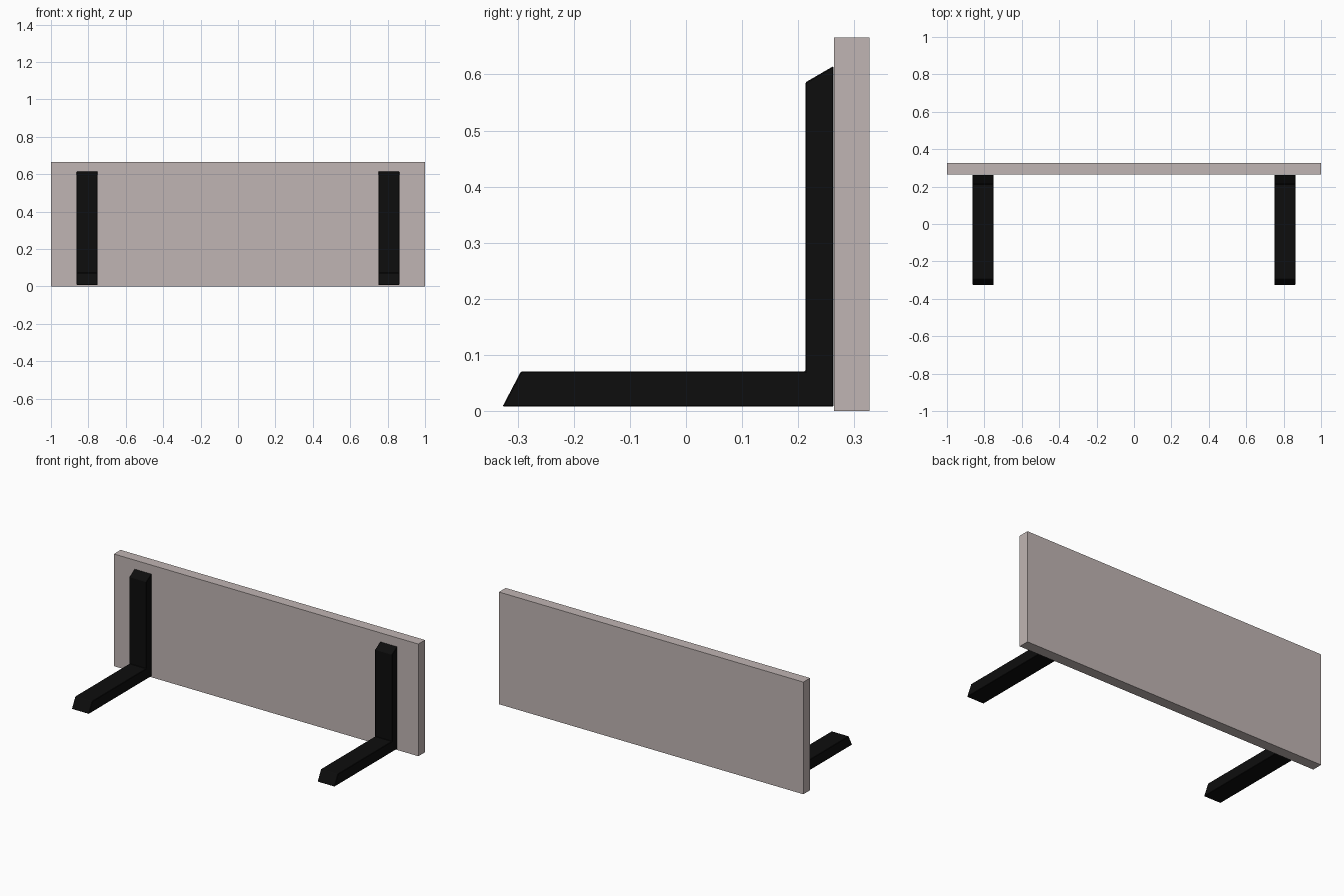
import bpy, bmesh

if "Cube" in bpy.data.objects:
    bpy.data.objects.remove(bpy.data.objects["Cube"])


def material(name, rgb):
    m = bpy.data.materials.new(name)
    m.diffuse_color = (*rgb, 1)
    m.use_nodes = True
    m.node_tree.nodes["Principled BSDF"].inputs["Base Color"].default_value = m.diffuse_color
    return m


def extrude_profile(name, profile, x0, x1, mat, bevel=0):
    """Extrude a (y, z) outline along x."""
    bm = bmesh.new()
    face = bm.faces.new([bm.verts.new((x0, y, z)) for y, z in profile])
    out = bmesh.ops.extrude_face_region(bm, geom=[face])
    for v in out["geom"]:
        if isinstance(v, bmesh.types.BMVert):
            v.co.x = x1
    bmesh.ops.recalc_face_normals(bm, faces=bm.faces)
    mesh = bpy.data.meshes.new(name)
    bm.to_mesh(mesh)
    bm.free()
    obj = bpy.data.objects.new(name, mesh)
    bpy.context.collection.objects.link(obj)
    mesh.materials.append(mat)
    if bevel:
        mod = obj.modifiers.new("edge_bevel", "BEVEL")
        mod.width, mod.segments = bevel, 1
    return obj


wood = material("pale_greige", (0.527, 0.462, 0.451))
black = material("black", (0.004, 0.004, 0.004))

# Upright panel
extrude_profile("panel", [(0.264, 0), (0.327, 0), (0.327, 0.666), (0.264, 0.666)],
                -1, 1, wood)

# L-shaped brackets with slanted ends
bracket = [(-0.327, 0.008), (0.263, 0.008), (0.263, 0.615),
           (0.213, 0.586), (0.213, 0.071), (-0.294, 0.071)]
for side, x in (("left", -0.807), ("right", 0.807)):
    extrude_profile(side + "_bracket", bracket, x - 0.056, x + 0.056, black, 0.002)
